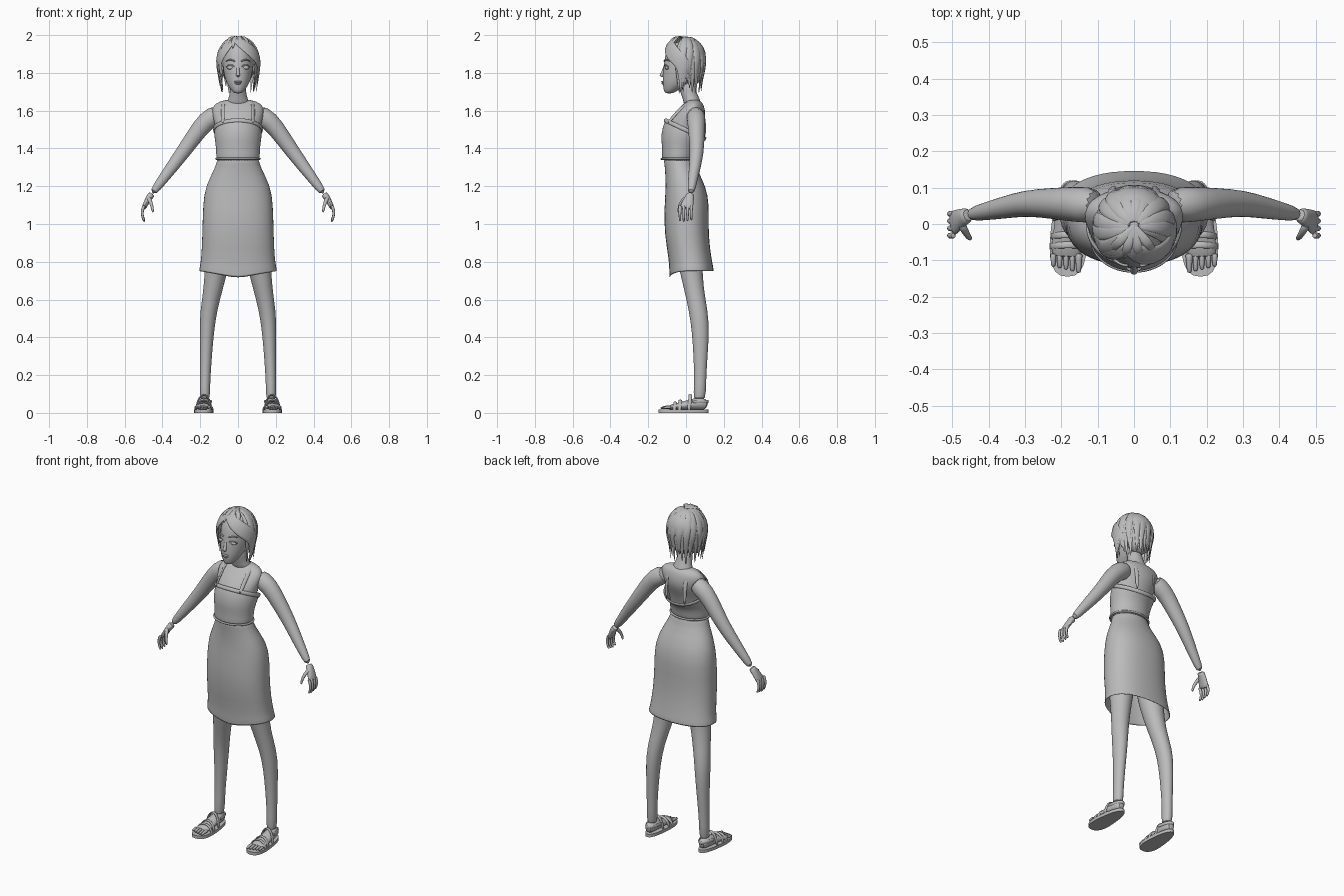
import bpy, bmesh, random
from math import sin, cos, pi, radians, copysign
from mathutils import Vector, Matrix

random.seed(4)
if "Cube" in bpy.data.objects:
    bpy.data.objects.remove(bpy.data.objects["Cube"])

grey = bpy.data.materials.new("plain grey")
grey.use_nodes = True
shade = (.5, .5, .5, 1)
grey.diffuse_color = shade
grey.node_tree.nodes["Principled BSDF"].inputs["Base Color"].default_value = shade
finished_parts = []


def finish(name, bm, mirror=False, smooth=True, thickness=0):
    bmesh.ops.recalc_face_normals(bm, faces=bm.faces)
    mesh = bpy.data.meshes.new(name)
    bm.to_mesh(mesh)
    bm.free()
    mesh.materials.append(grey)
    part = bpy.data.objects.new(name, mesh)
    bpy.context.collection.objects.link(part)
    if mirror:
        part.modifiers.new("Mirror", 'MIRROR').use_clip = False
    if thickness:
        part.modifiers.new("Solidify", 'SOLIDIFY').thickness = thickness
    if smooth:
        subdivision = part.modifiers.new("Subdivision", 'SUBSURF')
        subdivision.levels = subdivision.render_levels = 1
    finished_parts.append(part)


def loft(name, *strips, capped=True, closed=False, **options):
    """Skin each strip of rings into a surface, all in one object."""
    bm = bmesh.new()
    for rings in strips:
        loops = [[bm.verts.new(point) for point in points] for points in rings]
        pairs = list(zip(loops, loops[1:]))
        if closed:
            pairs.append((loops[-1], loops[0]))
        elif capped:
            bm.faces.new(loops[0])
            bm.faces.new(loops[-1])
        for lower, upper in pairs:
            for i in range(len(lower)):
                bm.faces.new((lower[i - 1], lower[i], upper[i], upper[i - 1]))
    finish(name, bm, **options)


def ring(z, y, wide, deep, x=0, square=2, tilt=0, count=24):
    """Level rounded ring; tilt raises its front and lowers its back."""
    points = []
    for i in range(count):
        angle = 2 * pi * i / count
        across, along = [copysign(abs(v) ** (2 / square), v) for v in (cos(angle), sin(angle))]
        points.append(Vector((x + wide * across, y + deep * along, z - tilt * along)))
    return points


def taper(start, end, flat=1):
    def size(t):
        width = start + (end - start) * t
        return width, width * flat
    return size


def tube(path, size, centre, closed=False, count=8):
    """Rings along a path; each one's height points away from the centre."""
    path = [Vector(point) for point in path]
    last = len(path) - 1
    rings = []
    for k, point in enumerate(path):
        if closed:
            along = path[(k + 1) % len(path)] - path[k - 1]
        else:
            along = path[min(k + 1, last)] - path[max(k - 1, 0)]
        along.normalize()
        out = point - Vector(centre)
        out = (out - along * out.dot(along)).normalized()
        side = along.cross(out)
        width, height = size(k / last)
        angles = [2 * pi * i / count for i in range(count)]
        rings.append([point + side * width * cos(a) + out * height * sin(a) for a in angles])
    return rings


def bend(start, pull, end, steps=5):
    """Points on a simple curve drawn towards the pull point."""
    start, pull, end = Vector(start), Vector(pull), Vector(end)
    times = [k / steps for k in range(steps + 1)]
    return [start.lerp(pull, t).lerp(pull.lerp(end, t), t) for t in times]


def half_circle(centre, across, over, steps=8):
    centre, across, over = Vector(centre), Vector(across), Vector(over)
    angles = [pi * k / steps for k in range(steps + 1)]
    return [centre + across * cos(a) + over * sin(a) for a in angles]


def ellipsoid(name, place, size, **options):
    bm = bmesh.new()
    matrix = Matrix.Translation(place) @ Matrix.Diagonal((*size, 1))
    bmesh.ops.create_uvsphere(bm, u_segments=20, v_segments=12, radius=1, matrix=matrix)
    finish(name, bm, smooth=False, **options)


# Torso and neck
loft("torso", [
    ring(z=1.27, y=-.035, wide=.11, deep=.07),
    ring(z=1.4, y=-.03, wide=.108, deep=.08),
    ring(z=1.48, y=-.02, wide=.118, deep=.09),
    ring(z=1.53, y=-.005, wide=.125, deep=.1),
    ring(z=1.57, y=.015, wide=.135, deep=.09),
    ring(z=1.61, y=.03, wide=.14, deep=.07),
    ring(z=1.64, y=.04, wide=.12, deep=.05),
    ring(z=1.66, y=.04, wide=.07, deep=.03)])
loft("neck", [
    ring(z=1.61, y=.04, wide=.08, deep=.05),
    ring(z=1.66, y=.03, wide=.05, deep=.045),
    ring(z=1.7, y=.01, wide=.042, deep=.042),
    ring(z=1.76, y=0, wide=.042, deep=.045)])

# Strapless top with trim and shoulder straps
hem = ring(z=1.345, y=-.04, wide=.117, deep=.09)
neckline = ring(z=1.5, y=-.005, wide=.128, deep=.107, tilt=.05)
loft("top_garment", [
    hem,
    ring(z=1.4, y=-.035, wide=.116, deep=.09, tilt=.005),
    ring(z=1.45, y=-.03, wide=.125, deep=.107, tilt=.02),
    neckline], capped=False, thickness=.006)
chest = (0, 0, 1.5)
loft("top_trim", tube(neckline, taper(.012, .012, flat=.5), chest, closed=True), closed=True)
loft("waist_hem", tube(hem, taper(.006, .006), chest, closed=True), closed=True)
strap_side = ((-.1, 1.53), (-.05, 1.59), (0, 1.64), (.05, 1.66), (.1, 1.61), (.1, 1.45))
strap_path = [(.08 - max(y, 0) * .2, y, z) for y, z in strap_side]
loft("shoulder_straps", tube(strap_path, taper(.012, .012, flat=.4), chest), mirror=True)

# Skirt, its front hem coming to a point
hem_width = .21
skirt_hem = ring(z=.75, y=.03, wide=hem_width, deep=.12, square=2.3)
for point in skirt_hem:
    if point.y < .03:
        point.z -= .04 * (1 - abs(point.x) / hem_width)
loft("skirt", [
    ring(z=1.34, y=-.035, wide=.112, deep=.084),
    ring(z=1.3, y=-.03, wide=.12, deep=.082),
    ring(z=1.2, y=0, wide=.175, deep=.107, square=2.2),
    ring(z=1.1, y=.005, wide=.187, deep=.12, square=2.3),
    ring(z=.95, y=0, wide=.19, deep=.117, square=2.3),
    ring(z=.8, y=.025, wide=.196, deep=.113, square=2.3),
    skirt_hem], capped=False, thickness=.006)

# Arms run from shoulder to elbow to wrist
behind = (0, -50, 1)
shoulder, elbow, wrist = Vector((.17, .055, 1.55)), Vector((.295, .058, 1.375)), Vector((.455, .025, 1.16))
arm_path = [Vector((.09, .05, 1.59)), shoulder, shoulder.lerp(elbow, .5), elbow,
            elbow.lerp(wrist, .4), elbow.lerp(wrist, .7), wrist]
loft("arms", tube(arm_path, taper(.058, .02, flat=.95), behind, count=14), mirror=True)

# Hands with four hanging fingers and a thumb
palm_path = bend(wrist, (.48, .015, 1.13), (.5, 0, 1.08))
loft("palms", tube(palm_path, lambda t: (.02 - .008 * t, .02 + .018 * t), behind, count=12), mirror=True)
fingers = []
for k in range(4):
    y = .02 * k - .032
    tip = 1.01 + .004 * abs(k - 1)
    fingers.append(tube(bend((.495, y, 1.1), (.52, y, 1.06), (.495, y, tip)), taper(.01, .006), behind))
fingers.append(tube(bend((.475, 0, 1.14), (.455, -.04, 1.11), (.45, -.04, 1.06)), taper(.013, .006), behind))
loft("fingers", *fingers, mirror=True)

# Legs
loft("legs", [
    ring(z=.95, x=.095, y=.01, wide=.08, deep=.08),
    ring(z=.8, x=.108, y=.02, wide=.066, deep=.066),
    ring(z=.66, x=.13, y=.04, wide=.051, deep=.052),
    ring(z=.54, x=.156, y=.066, wide=.045, deep=.05),
    ring(z=.43, x=.165, y=.077, wide=.038, deep=.046),
    ring(z=.3, x=.17, y=.077, wide=.032, deep=.037),
    ring(z=.15, x=.175, y=.075, wide=.026, deep=.03),
    ring(z=.06, x=.175, y=.07, wide=.03, deep=.036)], mirror=True)

# Feet slope down from the instep to the toes
below = (.18, 0, -50)
foot_path, instep = [], []
for k in range(7):
    t = k / 6
    height = (.04 - .028 * t) * min(1, .6 + 3 * t)
    instep.append(height)
    foot_path.append((.177 + .01 * t, .115 - .21 * t, .016 + height))
loft("feet", tube(foot_path, lambda t: ((.03 + .014 * t) * min(1, .6 + 3 * t), instep[round(t * 6)]),
                  below, count=14), mirror=True)
toes = []
for k in range(5):
    x = .152 + .0175 * k
    path = bend((x, -.08, .03), (x, -.11, .032), (x, .005 * k - .135, .024))
    toes.append(tube(path, taper(.009 if k else .012, .006), below))
loft("toes", *toes, mirror=True)

# Sandals: soles wider towards the toes, two foot bands, an ankle band and a heel band
soles = []
for z in (0, .018):
    sole = ring(z=z, y=-.013, wide=.047, deep=.132, square=2.5)
    for point in sole:
        point.x = .18 + point.x * (1 - 2 * point.y) - .02 * point.y
    soles.append(sole)
loft("sandal_soles", soles, mirror=True, smooth=False)
band = taper(.01, .01, flat=.5)
bands = []
for y, wide, high in ((-.062, .048, .045), (-.035, .045, .055), (.015, .04, .085)):
    middle = (.181, y, .012)
    bands.append(tube(half_circle(middle, (wide, 0, 0), (0, .1 * high, high)), band, middle))
heel = (.177, .03, .06)
bands.append(tube(half_circle(heel, (.036, 0, 0), (0, .088, 0)), band, heel))
loft("sandal_bands", *bands, mirror=True)

# Head and face
loft("head", [
    ring(z=1.69, y=-.09, wide=.02, deep=.022),
    ring(z=1.71, y=-.08, wide=.037, deep=.038),
    ring(z=1.74, y=-.052, wide=.058, deep=.072),
    ring(z=1.78, y=-.03, wide=.073, deep=.094),
    ring(z=1.84, y=-.015, wide=.083, deep=.104),
    ring(z=1.93, y=-.008, wide=.078, deep=.098),
    ring(z=1.97, y=0, wide=.05, deep=.06)])
face = (0, 0, 1.8)
loft("nose", tube(bend((0, -.108, 1.85), (0, -.12, 1.8), (0, -.133, 1.78)), taper(.007, .012), face))
ellipsoid("eyes", (.039, -.1, 1.828), (.02, .012, .011), mirror=True)
loft("eyelids", tube(bend((.015, -.112, 1.83), (.04, -.12, 1.855), (.062, -.092, 1.83)),
                     taper(.003, .004), face), mirror=True)
loft("eyebrows", tube(bend((.015, -.115, 1.86), (.045, -.115, 1.88), (.065, -.085, 1.86)),
                      taper(.005, .003), face), mirror=True)
ellipsoid("upper_lip", (0, -.12, 1.753), (.021, .012, .005))
ellipsoid("lower_lip", (0, -.118, 1.744), (.017, .012, .006))
ellipsoid("ears", (.084, 0, 1.82), (.008, .018, .03), mirror=True)

# Hair mass under the locks
ellipsoid("hair_cap", (0, .012, 1.885), (.098, .093, .1))
ellipsoid("hair_back", (0, .036, 1.83), (.086, .058, .095))
core = Vector((0, -.008, 1.855))


def scalp(polar, heading, grow):
    polar, heading = radians(polar), radians(heading)
    across = .108 * sin(polar)
    point = core + grow * Vector((across * cos(heading), across * sin(heading), .136 * cos(polar)))
    point.z = min(point.z, 1.99)
    return point


def lock(polars, headings, grow, width, end=None, steps=5, lift=0):
    """A flat lock swept over the scalp, then hanging down to the end height."""
    path = []
    for k in range(steps + 1):
        t = k / steps
        angles = [a + (b - a) * t for a, b in (polars, headings)]
        path.append(scalp(*angles, grow + lift * sin(pi * t)))
    if end:
        low = path[-1]
        for t in (.5, 1):
            inward = 1 - .17 * t
            path.append(Vector((low.x * inward, low.y * inward, low.z + (end - low.z) * t)))

    def size(t):
        swell = width * sin(pi * (.12 + .85 * t))
        return swell, swell * .36
    return tube(path, size, core, count=6)


# Locks fall from the crown around the sides and back, in two layers
locks = []
for layer, count in enumerate((15, 11)):
    for i in range(count):
        heading = 216 * (i + layer / 2) / (count - 1) - 18 + random.uniform(-4, 4)
        grow = .97 + .05 * layer + random.uniform(0, .02)
        end = 1.675 + .05 * layer + random.uniform(0, .05)
        locks.append(lock((5, 92), (heading + 14, heading), grow, .026, end))
loft("hair_locks", *locks)

# Fringe swept from a parting across to the left, and shorter locks on the right
fringe = []
for k in range(5):
    fringe.append(lock((28 - 4 * k, 98 - 3 * k), (-118, 5 * k - 12), 1.09, .024, 1.69 + .015 * k))
for k in range(4):
    fringe.append(lock((25, 92), (-100, -150 - 14 * k), 1.05, .02, 1.72))
loft("fringe", *fringe)

# Raised loops of hair gathered over the crown
crown = [lock((58, -20), (heading, heading), 1, .016, lift=.17) for heading in (-135, -108, -80, -50)]
loft("crown_loops", *crown)

# Smooth shading with crisp lock and sole edges
for part in finished_parts:
    part.select_set(True)
bpy.context.view_layer.objects.active = finished_parts[0]
bpy.ops.object.shade_smooth_by_angle(angle=radians(60))
